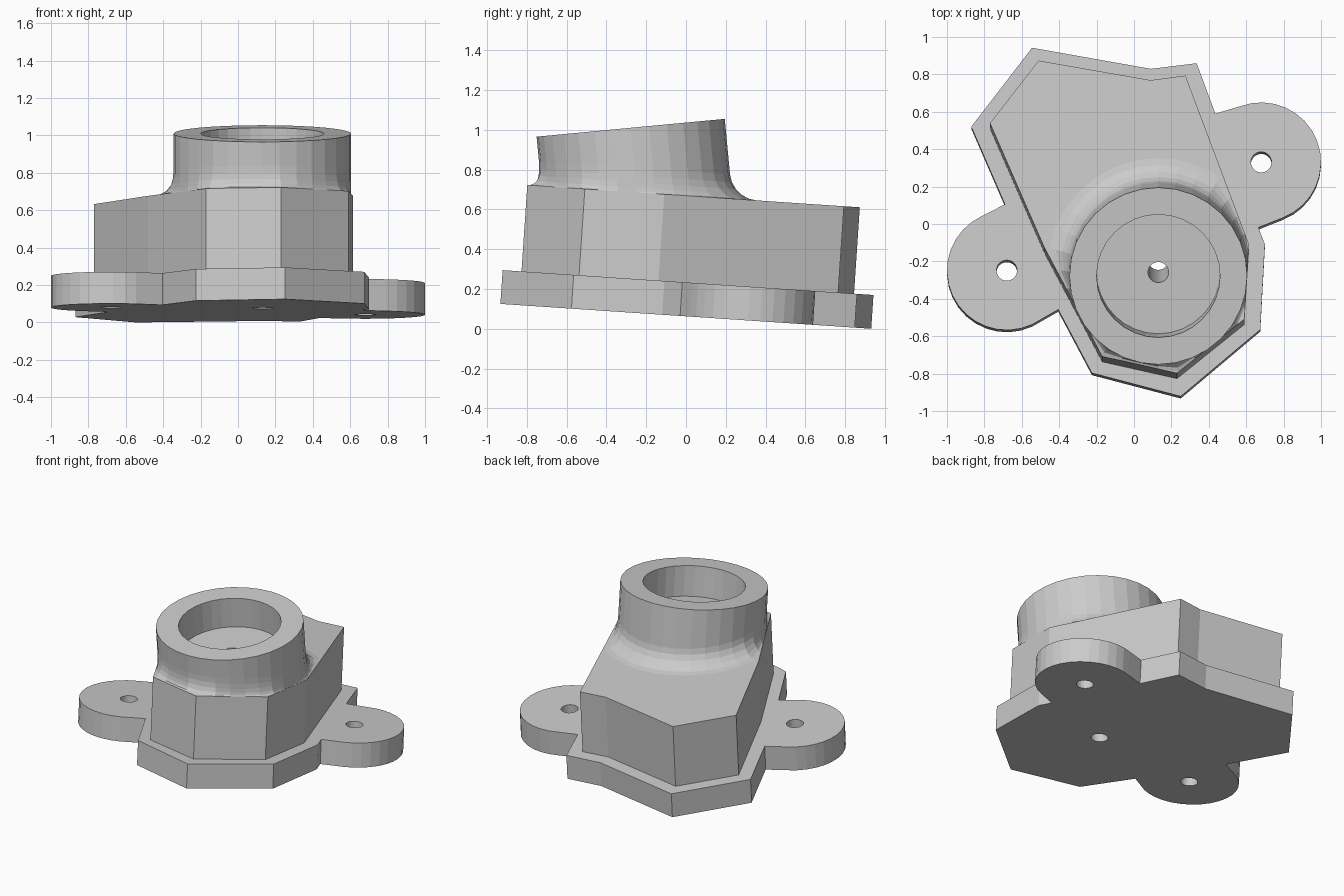
import bpy, bmesh
from math import sin, cos, pi, radians
from mathutils import Matrix, Vector
from mathutils.geometry import intersect_line_line_2d

if "Cube" in bpy.data.objects:
    bpy.data.objects.remove(bpy.data.objects["Cube"], do_unlink=True)

grey = bpy.data.materials.new("light grey")
grey.use_nodes = True
colour = (0.6, 0.6, 0.6, 1)
grey.diffuse_color = colour
grey.node_tree.nodes["Principled BSDF"].inputs["Base Color"].default_value = colour

# Frames: the tilted base and the backward-facing pipe
BASE = Matrix.Translation((0, 0, 0.0625)) @ Matrix.Rotation(radians(-3.83), 4, 'X')
PIPE = Matrix.Translation((0.13, -0.278, 1.01)) @ Matrix.Rotation(radians(5.4), 4, 'X')
PLATE_TOP, ROOF = 0.17, 0.605
PIPE_R, BORE_R, BORE_DEPTH, HOLE_R = 0.475, 0.33, 0.21, 0.055
SEGMENTS = 32


def add_object(name, bm, frame):
    bmesh.ops.recalc_face_normals(bm, faces=bm.faces)
    bm.transform(frame)
    mesh = bpy.data.meshes.new(name)
    bm.to_mesh(mesh)
    bm.free()
    mesh.materials.append(grey)
    obj = bpy.data.objects.new(name, mesh)
    bpy.context.collection.objects.link(obj)
    return obj


def loft(name, rings, frame):
    """Skin a stack of matching rings and cap both ends."""
    bm = bmesh.new()
    loops = [[bm.verts.new(p) for p in ring] for ring in rings]
    n = len(rings[0])
    for low, high in zip(loops, loops[1:]):
        for i in range(n):
            j = (i + 1) % n
            bm.faces.new((low[i], low[j], high[j], high[i]))
    bm.faces.new(loops[0][::-1])
    bm.faces.new(loops[-1])
    return add_object(name, bm, frame)


def prism(name, outline, z0, z1):
    return loft(name, [[(x, y, z) for x, y in outline] for z in (z0, z1)], BASE)


def arc(centre, radius, start, steps=16):
    """Half circle, counter-clockwise from a start angle."""
    return [(centre[0] + radius * cos(radians(start) + pi * i / steps),
             centre[1] + radius * sin(radians(start) + pi * i / steps))
            for i in range(steps + 1)]


def cylinder(name, x, y, radius, z0, z1, frame):
    ring = [(x + radius * cos(2 * pi * i / SEGMENTS),
             y + radius * sin(2 * pi * i / SEGMENTS)) for i in range(SEGMENTS)]
    return loft(name, [[(u, v, z) for u, v in ring] for z in (z0, z1)], frame)


def cut(obj, cutters):
    """Subtract the cutters and bake the result."""
    for cutter in cutters:
        mod = obj.modifiers.new("cut", 'BOOLEAN')
        mod.operation, mod.solver, mod.object = 'DIFFERENCE', 'EXACT', cutter
    graph = bpy.context.evaluated_depsgraph_get()
    mesh = bpy.data.meshes.new_from_object(obj.evaluated_get(graph))
    obj.modifiers.clear()
    obj.data = mesh


# Base plate with two rounded bolt ears
right_ear, left_ear = (0.68, 0.32), (-0.68, -0.26)
plate_outline = (
    [(-0.545, 0.933), (-0.87, 0.51), (-0.69, 0.094)][::-1][1:]
)
plate_outline = (
    [(-0.69, 0.094)] + arc(left_ear, 0.32, 115)
    + [(-0.405, -0.47), (-0.225, -0.81), (0.25, -0.935), (0.675, -0.577),
       (0.70, -0.12), (0.665, -0.03)]
    + arc(right_ear, 0.32, -69)
    + [(0.435, 0.58), (0.335, 0.85), (0.09, 0.82), (-0.545, 0.933), (-0.87, 0.51)]
)
base_plate = prism("base_plate", plate_outline, 0, PLATE_TOP)

# Faceted housing
body_outline = [(-0.51, 0.835), (-0.77, 0.5), (-0.48, -0.165), (-0.17, -0.75),
                (0.23, -0.84), (0.59, -0.55), (0.615, -0.15), (0.275, 0.755),
                (0.09, 0.73)]
housing = prism("housing", body_outline, PLATE_TOP - 0.01, ROOF)

# Pipe with a fillet that stops at the housing edges
to_base = BASE.inverted() @ PIPE
axis = to_base.to_3x3() @ Vector((0, 0, 1))
rim_centre = to_base.translation
FILLET = 0.12


def slide(point, height):
    return point + axis * ((height - point.z) / axis.z)


foot = slide(rim_centre, ROOF)
columns = []
for i in range(SEGMENTS):
    a = 2 * pi * i / SEGMENTS
    top = to_base @ Vector((PIPE_R * cos(a), PIPE_R * sin(a), 0))
    wall = slide(top, ROOF)
    out = (wall - foot).normalized()
    reach = FILLET
    for p, q in zip(body_outline, body_outline[1:] + body_outline[:1]):
        hit = intersect_line_line_2d(foot.xy, (foot + out * 3).xy, Vector(p), Vector(q))
        if hit:
            room = (hit - foot.xy).length - (wall - foot).length - 0.002
            reach = max(0, min(reach, room))
    column = [wall + out * reach - Vector((0, 0, 0.02))]
    for k in range(6):
        t = k / 5 * pi / 2
        column.append(slide(top, ROOF + FILLET * (1 - cos(t))) + out * reach * (1 - sin(t)))
    columns.append(column + [top])
pipe = loft("pipe", list(zip(*columns)), BASE)

# Bore, drain hole and bolt holes
bore = cylinder("bore_cutter", 0, 0, BORE_R, -BORE_DEPTH, 0.2, PIPE)
drain = cylinder("drain_cutter", 0, 0, HOLE_R, -1.3, 0.1, PIPE)
bolts = [cylinder("bolt_cutter", x, y, HOLE_R, -0.2, 0.4, BASE)
         for x, y in (right_ear, left_ear)]
bpy.context.view_layer.update()
cut(pipe, [bore, drain])
cut(housing, [drain])
cut(base_plate, [drain] + bolts)
for cutter in [bore, drain] + bolts:
    bpy.data.objects.remove(cutter, do_unlink=True)
